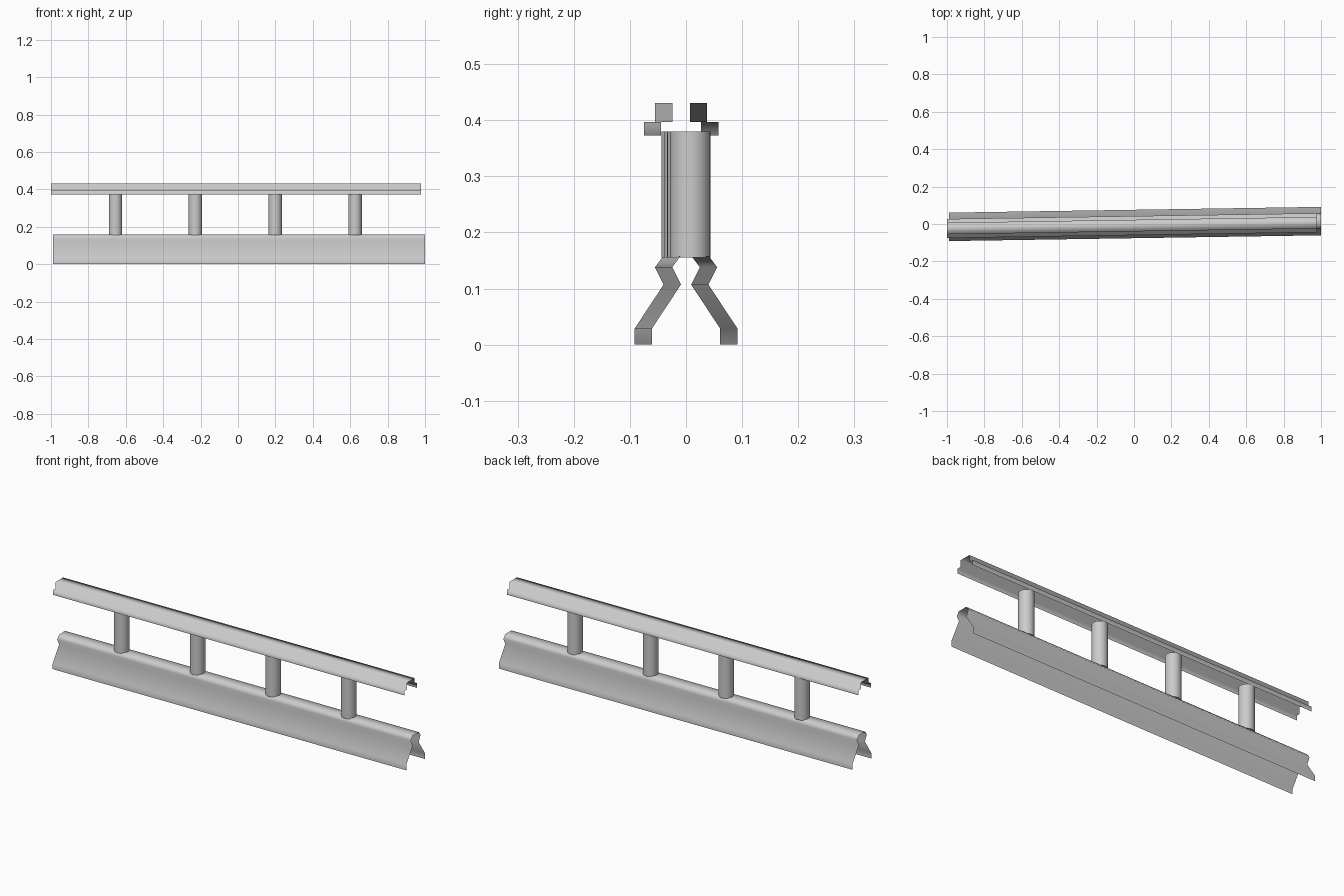
import bpy
import bmesh
from mathutils import Matrix

cube = bpy.data.objects.get("Cube")
if cube:
    bpy.data.objects.remove(cube, do_unlink=True)

grey = bpy.data.materials.new("light_grey")
grey.use_nodes = True
colour = (0.6, 0.6, 0.6, 1)
grey.diffuse_color = colour
grey.node_tree.nodes["Principled BSDF"].inputs["Base Color"].default_value = colour

SKEW = 0.0155  # the barrier runs slightly diagonally


def finish(name, bm, sharp):
    bmesh.ops.recalc_face_normals(bm, faces=bm.faces)
    mesh = bpy.data.meshes.new(name)
    bm.to_mesh(mesh)
    bm.free()
    mesh.materials.append(grey)
    obj = bpy.data.objects.new(name, mesh)
    bpy.context.collection.objects.link(obj)
    bpy.ops.object.select_all(action='DESELECT')
    obj.select_set(True)
    bpy.context.view_layer.objects.active = obj
    if sharp:
        bpy.ops.object.shade_smooth_by_angle(angle=0.7)
    else:
        bpy.ops.object.shade_smooth()
    return obj


def open_shell(name, half_profile, x0, x1, y_mid):
    """Sweep a mirrored (half width, height) profile along the barrier."""
    outline = [(-w, z) for w, z in half_profile]
    outline += [(w, z) for w, z in reversed(half_profile)]
    bm = bmesh.new()
    rows = [[bm.verts.new((x, y_mid + SKEW * x + y, z)) for y, z in outline]
            for x in (x0, x1)]
    for i in range(len(outline) - 1):
        bm.faces.new((rows[0][i], rows[1][i], rows[1][i + 1], rows[0][i + 1]))
    obj = finish(name, bm, False)
    # keep the shell facing outwards: its last-built top face must point up
    top = obj.data.polygons[len(half_profile) - 1]
    if top.normal.z < 0:
        obj.data.flip_normals()


# Hollow barrier base with flared feet and a waist
open_shell("barrier_base",
           [(0.076, 0), (0.076, 0.029), (0.0245, 0.107), (0.04, 0.138), (0.025, 0.158)],
           -0.99, 1.0, 0)

# Stepped channel rail along the top
open_shell("top_rail",
           [(0.051, 0.373), (0.051, 0.397), (0.031, 0.397), (0.031, 0.431)],
           -1.0, 0.979, -0.0085)

# Four round posts between base and rail
for i in range(4):
    x = -0.655 + 0.427 * i
    bm = bmesh.new()
    bmesh.ops.create_cone(bm, cap_ends=True, segments=32, radius1=0.036,
                          radius2=0.036, depth=0.225,
                          matrix=Matrix.Translation((x, 0.012 * x, 0.2675)))
    finish(f"post_{i + 1}", bm, True)
